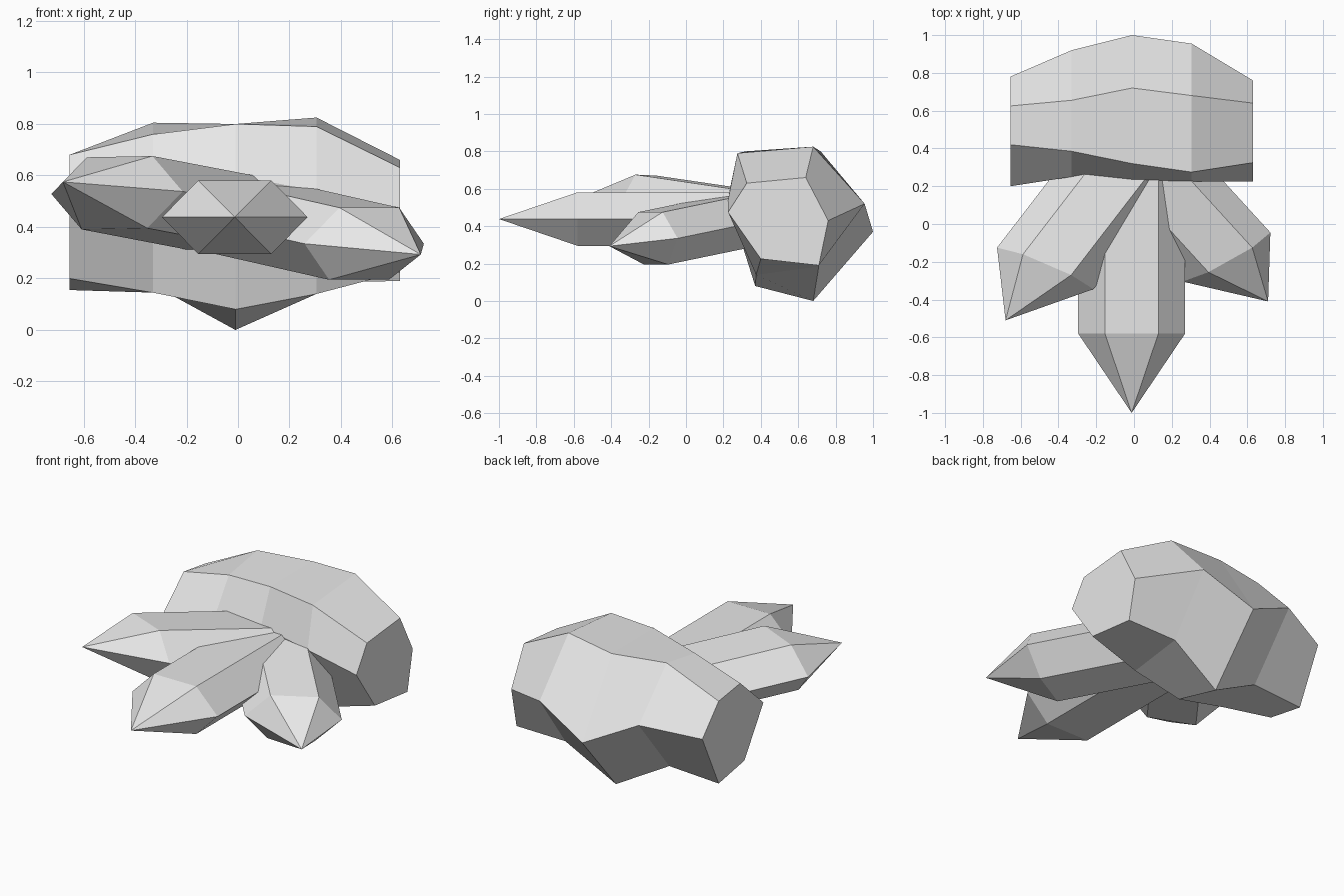
import bpy
from mathutils import Vector

if "Cube" in bpy.data.objects:
    bpy.data.objects.remove(bpy.data.objects["Cube"])

grey = bpy.data.materials.new("light_grey")
grey.diffuse_color = (0.8, 0.8, 0.8, 1)
grey.use_nodes = True
grey.node_tree.nodes["Principled BSDF"].inputs["Base Color"].default_value = grey.diffuse_color


def make_mesh(name, verts, faces):
    me = bpy.data.meshes.new(name)
    me.from_pydata([tuple(v) for v in verts], [], faces)
    me.materials.append(grey)
    ob = bpy.data.objects.new(name, me)
    bpy.context.collection.objects.link(ob)
    # consistent outward normals
    import bmesh
    bm = bmesh.new()
    bm.from_mesh(me)
    bmesh.ops.recalc_face_normals(bm, faces=bm.faces)
    bm.to_mesh(me)
    bm.free()
    return ob


def bridge(a, b, n=6):
    """Quads joining two rings of n vertices starting at indices a and b."""
    return [(a + i, a + (i + 1) % n, b + (i + 1) % n, b + i) for i in range(n)]


# Faceted bulb: six-sided sections along x, as (y, z) pairs in the order
# front top, back top, back, back bottom, front bottom, front
sections = [
    (-0.655, [(.42, .68), (.625, .65), (.78, .48), (.625, .155), (.38, .20), (.20, .48)]),
    (-0.33, [(.385, .76), (.655, .805), (.92, .53), (.63, .175), (.375, .145), (.25, .56)]),
    (-0.01, [(.32, .80), (.72, .80), (1.0, .37), (.68, 0.0), (.37, .08), (.235, .60)]),
    (0.305, [(.275, .79), (.68, .825), (.955, .52), (.71, .185), (.375, .14), (.225, .54)]),
    (0.63, [(.325, .63), (.64, .66), (.76, .43), (.71, .19), (.40, .225), (.225, .475)]),
]
verts = [(x, y, z) for x, ring in sections for y, z in ring]
faces = [tuple(range(6)), tuple(range(24, 30))]
for k in range(4):
    faces += bridge(6 * k, 6 * k + 6)
make_mesh("bulb", verts, faces)


# Pointed six-sided petals running back into the bulb
def petal(name, tip, centre, side, up, back):
    tip, c, s, u, b = (Vector(p) for p in (tip, centre, side, up, back))
    ring = [c + s, c + s / 2 + u, c - s / 2 + u, c - s, c - s / 2 - u, c + s / 2 - u]
    verts = ring + [v + b for v in ring] + [tip]
    faces = bridge(0, 6) + [(i, (i + 1) % 6, 12) for i in range(6)]
    faces.append(tuple(range(6, 12)))
    make_mesh(name, verts, faces)


petal("middle_petal", (-.0125, -1.0, .438), (-.0125, -.58, .438),
      (.283, 0, 0), (0, 0, .143), (0, 1.0, 0))
petal("left_petal", (-.68, -.51, .575), (-.47, -.235, .533),
      (.255, -.11, .005), (.01, .02, .14), (.47, .61, -.09))
petal("right_petal", (.71, -.41, .293), (.49, -.175, .335),
      (.232, .13, 0), (.02, -.015, .14), (-.53, .58, .12))
